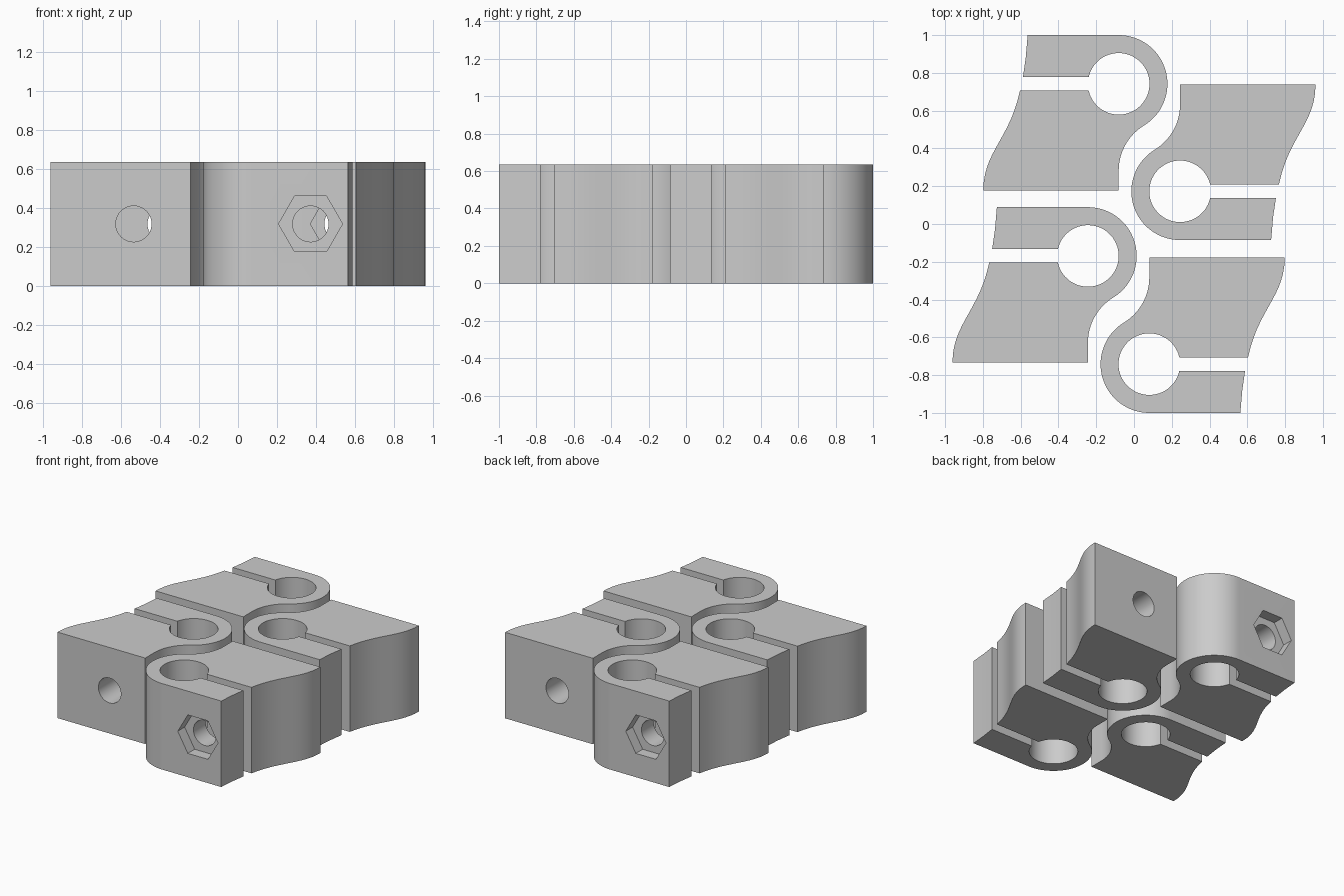
import bpy, bmesh
from math import sin, cos, pi, asin, atan2, sqrt, radians
from mathutils import Matrix, Vector
from mathutils.geometry import interpolate_bezier

cube = bpy.data.objects.get("Cube")
if cube:
    bpy.data.objects.remove(cube, do_unlink=True)

HEIGHT = 0.635
OUTER, BORE = 0.258, 0.163      # clamp ring radii
SLOT = 0.036                    # half width of the slot
BASE = -0.565                   # flat underside of the wide jaw
BOLT_X = -0.291

grey = bpy.data.materials.new("plain grey")
grey.use_nodes = True
colour = (0.6, 0.6, 0.6, 1)
grey.diffuse_color = colour
grey.node_tree.nodes["Principled BSDF"].inputs["Base Color"].default_value = colour


def arc(cx, cy, r, a, b, n):
    return [(cx + r * cos(a + (b - a) * i / n), cy + r * sin(a + (b - a) * i / n))
            for i in range(n + 1)]


def bezier(*pts):
    curve = interpolate_bezier(*[Vector(p) for p in pts], 14)
    return [(p.x, p.y) for p in curve]


def prism(name, outline, depth):
    """Extrude a closed outline upwards into a solid."""
    bm = bmesh.new()
    face = bm.faces.new([bm.verts.new((x, y, 0)) for x, y in outline])
    top = bmesh.ops.extrude_face_region(bm, geom=[face])["geom"]
    verts = [v for v in top if isinstance(v, bmesh.types.BMVert)]
    bmesh.ops.translate(bm, verts=verts, vec=(0, 0, depth))
    bmesh.ops.recalc_face_normals(bm, faces=bm.faces)
    mesh = bpy.data.meshes.new(name)
    bm.to_mesh(mesh)
    bm.free()
    mesh.materials.append(grey)
    obj = bpy.data.objects.new(name, mesh)
    bpy.context.collection.objects.link(obj)
    return obj


# Clamp outline: ring, waist fillet, wide jaw, slot and bore, narrow jaw
drop = 0.46
fillet = (drop ** 2 - OUTER ** 2) / (2 * OUTER)
slot_angle = asin(SLOT / BORE)
outline = arc(0, 0, OUTER, pi / 2, atan2(-drop, fillet), 40)
outline += arc(fillet, -drop, fillet, atan2(drop, -fillet), pi, 16)[1:]
outline += [(0, BASE)]
outline += bezier((-0.717, BASE), (-0.717, -0.36), (-0.575, -0.29), (-0.523, -SLOT))
outline += arc(0, 0, BORE, pi + slot_angle, 3 * pi - slot_angle, 56)
outline += [(-0.507, SLOT), (-0.492, 0.14), (-0.482, OUTER)]
clamp = prism("clamp_back_left", outline, HEIGHT)

# Bolt hole through both jaws, and a hexagonal nut pocket in the narrow jaw
cutters = []
for name, radius, sides, length in (("bolt_cutter", 0.092, 40, 1.2),
                                    ("nut_cutter", 0.164, 6, 0.1)):
    cutter = prism(name, arc(0, 0, radius, 0, 2 * pi, sides)[:-1], length)
    cutter.data.transform(Matrix.Translation((BOLT_X, OUTER + 0.02, HEIGHT / 2))
                          @ Matrix.Rotation(pi / 2, 4, "X"))
    cutter.hide_render = True
    cutters.append(cutter)
    cut = clamp.modifiers.new(name, "BOOLEAN")
    cut.operation = "DIFFERENCE"
    cut.solver = "EXACT"
    cut.object = cutter

graph = bpy.context.evaluated_depsgraph_get()
body = bpy.data.meshes.new_from_object(clamp.evaluated_get(graph))
clamp.modifiers.clear()
clamp.data = body
for cutter in cutters:
    bpy.data.objects.remove(cutter, do_unlink=True)

# Round walls smooth, corners crisp
bpy.ops.object.select_all(action="DESELECT")
clamp.select_set(True)
bpy.context.view_layer.objects.active = clamp
bpy.ops.object.shade_smooth_by_angle(angle=radians(25))

# Four nested clamps: two facing one way, two turned half round
places = (("clamp_back_right", -0.081, 0.742, 0),
          ("clamp_front_right", -0.244, -0.169, 0),
          ("clamp_back_left", 0.244, 0.173, pi),
          ("clamp_front_left", 0.081, -0.742, pi))
for i, (name, x, y, turn) in enumerate(places):
    obj = clamp
    if i:
        obj = clamp.copy()
        bpy.context.collection.objects.link(obj)
    obj.name = name
    obj.location = (x, y, 0)
    obj.rotation_euler = (0, 0, turn)
